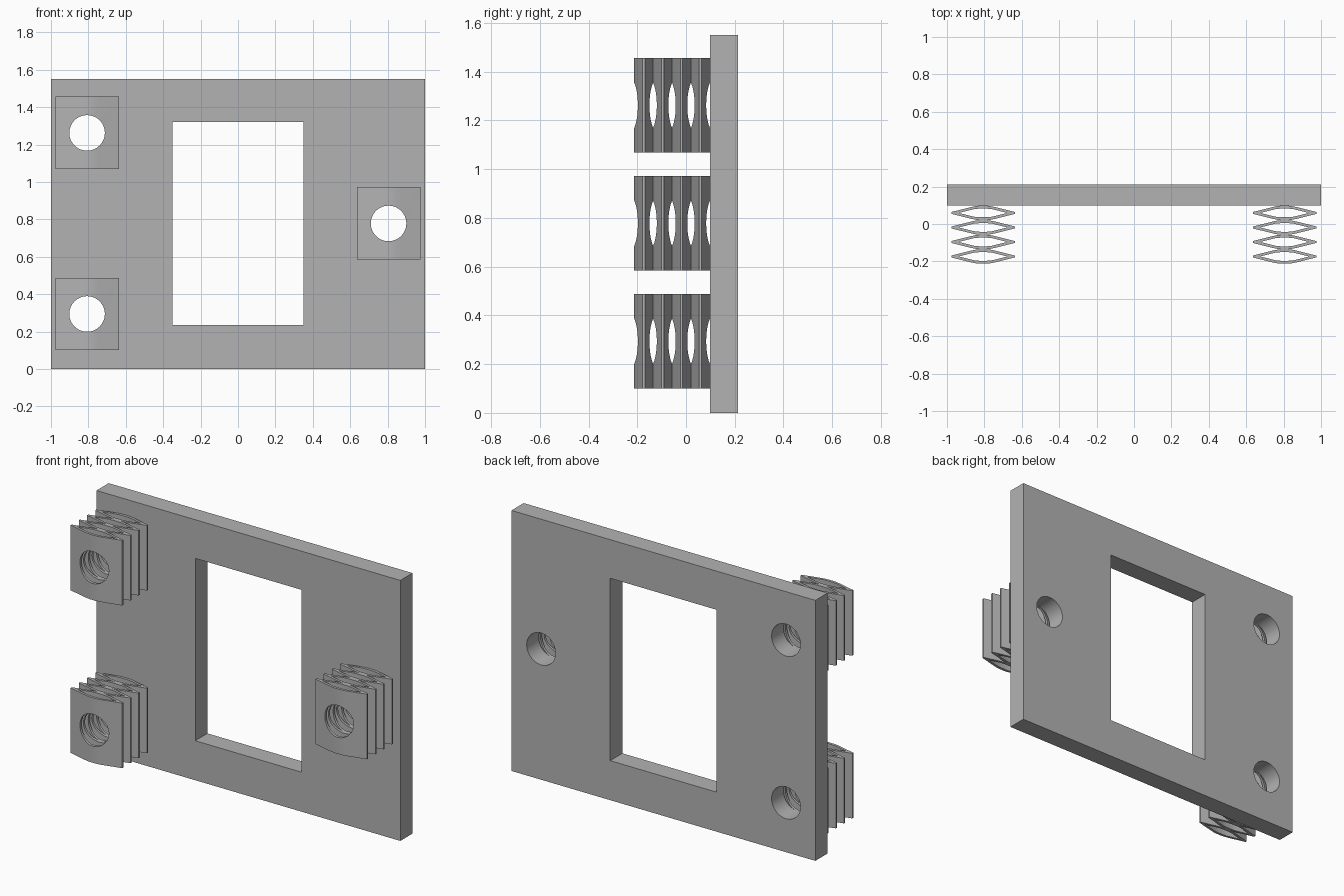
import bpy, bmesh, math

cube = bpy.data.objects.get("Cube")
if cube:
    bpy.data.objects.remove(cube)

FRONT, BACK = 0.098, 0.2125          # plate faces along y
HEIGHT = 1.55
CELLS = 4
PITCH = (FRONT + BACK) / CELLS       # depth of one spring cell
HOLE_R = 0.095
MOUNTS = {"upper_right": (-0.807, 1.262),
          "lower_right": (-0.807, 0.294),
          "middle_left": (0.805, 0.778)}

grey = bpy.data.materials.new("grey")
grey.use_nodes = True
colour = (0.45, 0.45, 0.45, 1)
grey.diffuse_color = colour
grey.node_tree.nodes["Principled BSDF"].inputs["Base Color"].default_value = colour


def rectangle(x0, x1, y0, y1):
    return [(x0, y0), (x1, y0), (x1, y1), (x0, y1)]


def circle(cx, cy, r, n=48):
    return [(cx + r * math.cos(math.tau * i / n), cy + r * math.sin(math.tau * i / n))
            for i in range(n)]


def extruded(name, loops, depth):
    """Solid from flat closed loops; inner loops become openings."""
    curve = bpy.data.curves.new(name, "CURVE")
    curve.dimensions = "2D"
    curve.fill_mode = "BOTH"
    curve.extrude = depth / 2
    for loop in loops:
        spline = curve.splines.new("POLY")
        spline.points.add(len(loop) - 1)
        for point, (x, y) in zip(spline.points, loop):
            point.co = (x, y, 0, 1)
        spline.use_cyclic_u = True
    temp = bpy.data.objects.new(name + "_outline", curve)
    bpy.context.collection.objects.link(temp)
    bpy.context.view_layer.update()
    graph = bpy.context.evaluated_depsgraph_get()
    mesh = bpy.data.meshes.new_from_object(temp.evaluated_get(graph))
    bpy.data.objects.remove(temp)
    # weld caps to walls and merge the flat caps
    bm = bmesh.new()
    bm.from_mesh(mesh)
    bmesh.ops.remove_doubles(bm, verts=bm.verts, dist=1e-5)
    bmesh.ops.recalc_face_normals(bm, faces=bm.faces)
    bm.to_mesh(mesh)
    bm.free()
    mesh.materials.clear()
    mesh.materials.append(grey)
    obj = bpy.data.objects.new(name, mesh)
    bpy.context.collection.objects.link(obj)
    return obj


def smooth(obj):
    bpy.ops.object.select_all(action="DESELECT")
    obj.select_set(True)
    bpy.context.view_layer.objects.active = obj
    bpy.ops.object.shade_smooth_by_angle(angle=math.radians(25))


# Plate with window and three bolt holes
plate_loops = [rectangle(-1, 1, 0, HEIGHT), rectangle(-0.35, 0.35, 0.235, 1.32)]
plate_loops += [circle(x, z, HOLE_R) for x, z in MOUNTS.values()]
plate = extruded("plate", plate_loops, BACK - FRONT)
plate.rotation_euler.x = math.pi / 2
plate.location.y = (FRONT + BACK) / 2
smooth(plate)

# Spring outline: stacked leaf cells joined at narrow necks
leaf = [(0.02, PITCH / 2), (0.04, 0.0363), (0.065, 0.0312), (0.17, 0.005)]
centres = [-BACK + PITCH * (i + 0.5) for i in range(CELLS)]
side = []
for c in centres:
    side += [(x, c - y) for x, y in leaf]
    side += [(x, c + y) for x, y in reversed(leaf[1:])]
side.append((leaf[0][0], FRONT))
spring_loops = [side + [(-x, y) for x, y in reversed(side)]]

# Lens-shaped voids inside the cells
for c in centres:
    spring_loops.append([(-0.13, c), (-0.05, c - 0.02), (-0.02, c - 0.023),
                         (0.02, c - 0.023), (0.05, c - 0.02), (0.13, c),
                         (0.05, c + 0.02), (0.02, c + 0.023),
                         (-0.02, c + 0.023), (-0.05, c + 0.02)])

# Springs, each bored through along y
for place, (x, z) in MOUNTS.items():
    spring = extruded(place + "_spring", spring_loops, 0.387)
    spring.location = (x, 0, z)
    bpy.ops.mesh.primitive_cylinder_add(vertices=48, radius=HOLE_R, depth=1,
                                        location=(x, 0, z),
                                        rotation=(math.pi / 2, 0, 0))
    cutter = bpy.context.object
    cutter.name = place + "_bore_cutter"
    cutter.data.materials.append(grey)
    bore = spring.modifiers.new("bore", "BOOLEAN")
    bore.object = cutter
    bore.solver = "EXACT"
    bpy.context.view_layer.objects.active = spring
    bpy.ops.object.select_all(action="DESELECT")
    spring.select_set(True)
    bpy.ops.object.modifier_apply(modifier="bore")
    bpy.data.objects.remove(cutter)
    smooth(spring)
